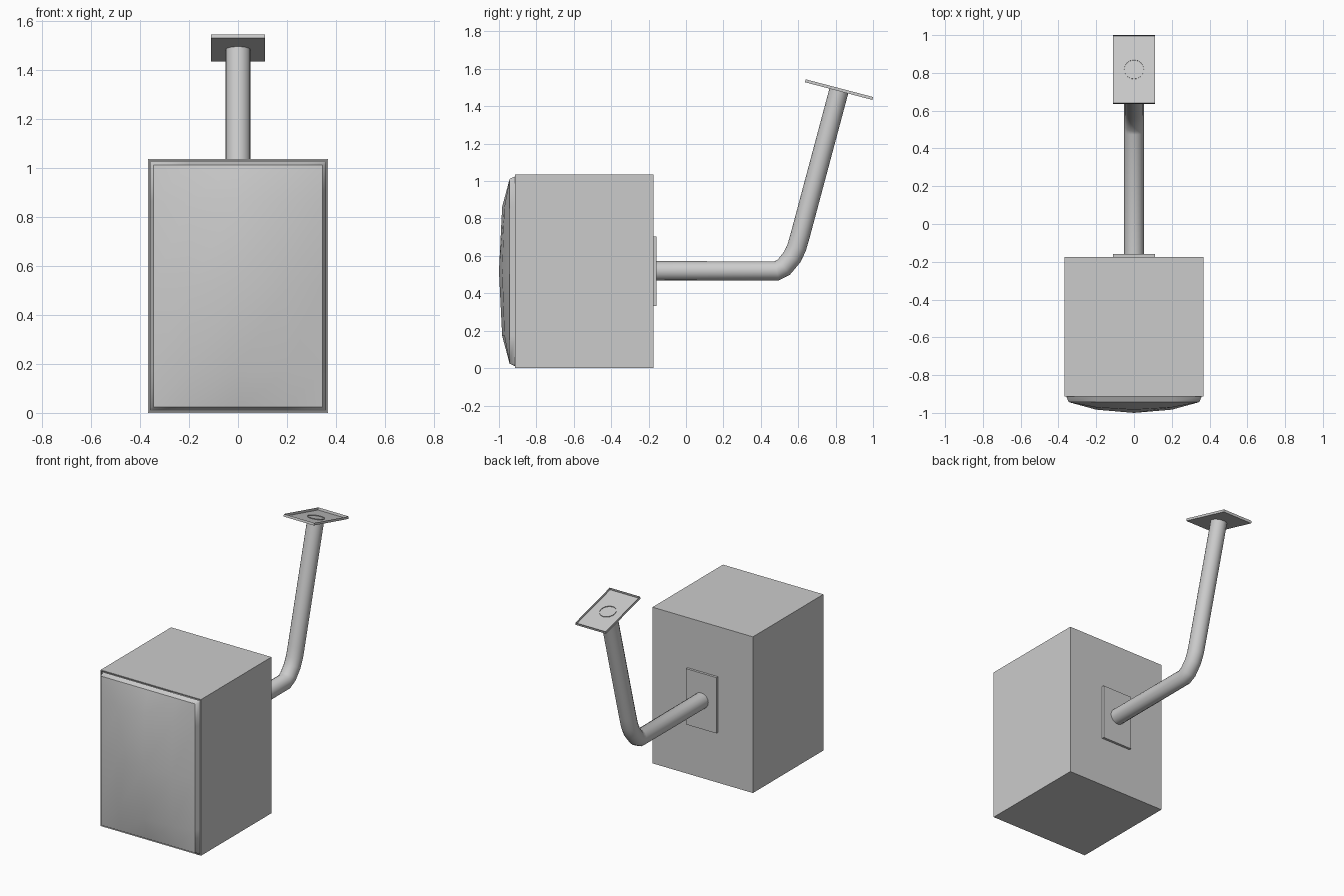
import bpy, bmesh
from math import radians
from mathutils import Matrix, Vector

if "Cube" in bpy.data.objects:
    bpy.data.objects.remove(bpy.data.objects["Cube"])


def finish(name, bm, smooth=False):
    bmesh.ops.recalc_face_normals(bm, faces=bm.faces)
    mesh = bpy.data.meshes.new(name)
    bm.to_mesh(mesh)
    bm.free()
    obj = bpy.data.objects.new(name, mesh)
    bpy.context.collection.objects.link(obj)
    if smooth:
        bpy.context.view_layer.objects.active = obj
        obj.select_set(True)
        bpy.ops.object.shade_smooth_by_angle(angle=radians(40))
        obj.select_set(False)
    return obj


def box(size, centre, tilt=0):
    bm = bmesh.new()
    bmesh.ops.create_cube(bm, size=1)
    bmesh.ops.scale(bm, vec=size, verts=bm.verts)
    bm.transform(Matrix.Translation(centre) @ Matrix.Rotation(radians(tilt), 4, 'X'))
    bm.normal_update()
    return bm


def remove_facing(bm, direction, inset=0):
    # open the side facing the direction, optionally leaving a thin frame
    face = max(bm.faces, key=lambda f: f.normal.dot(Vector(direction)))
    if inset:
        bmesh.ops.inset_region(bm, faces=[face], thickness=inset)
    bmesh.ops.delete(bm, geom=[face], context='FACES')


# Cabinet with a thin frame around the screen
cabinet = box((0.736, 0.738, 1.035), (0, -0.544, 0.5175))
remove_facing(cabinet, (0, -1, 0), 0.009)
finish("cabinet", cabinet)

# Bulging screen, a grid that is highest in the middle
xs = [-0.359, -0.345, -0.2, 0, 0.2, 0.345, 0.359]
zs = [-0.508, -0.494, -0.345, 0, 0.345, 0.494, 0.508]
bulge = [0, 0, 0.7, 1, 0.7, 0, 0]
bm = bmesh.new()
grid = []
for j, z in enumerate(zs):
    row = []
    for i, x in enumerate(xs):
        rim = i in (0, 6) or j in (0, 6)
        y = -0.913 if rim else -0.943 - 0.057 * bulge[i] * bulge[j]
        row.append(bm.verts.new((x, y, 0.5175 + z)))
    grid.append(row)
for j in range(6):
    for i in range(6):
        bm.faces.new((grid[j][i], grid[j][i + 1], grid[j + 1][i + 1], grid[j + 1][i]))
screen = finish("screen", bm, smooth=True)
# make sure the open surface faces forward
if screen.data.polygons[14].normal.y > 0:
    screen.data.flip_normals()

# Mounting plates, open on the side that is fixed to something
back_plate = box((0.222, 0.016, 0.37), (0, -0.167, 0.5175))
remove_facing(back_plate, (0, -1, 0))
finish("back_plate", back_plate)
ceiling_plate = box((0.222, 0.373, 0.016), (0, 0.818, 1.489), -14.7)
remove_facing(ceiling_plate, (0, 0, 1))
finish("ceiling_plate", ceiling_plate)

# Bent round arm
path = [(-0.162, 0.52), (0.485, 0.52), (0.523, 0.54), (0.568, 0.594),
        (0.592, 0.645), (0.612, 0.715), (0.818, 1.485)]
curve = bpy.data.curves.new("arm", 'CURVE')
curve.dimensions = '3D'
curve.bevel_depth = 0.052
curve.bevel_resolution = 6
spline = curve.splines.new('POLY')
spline.points.add(len(path) - 1)
for point, (y, z) in zip(spline.points, path):
    point.co = (0, y, z, 1)
spline.use_smooth = True
arm = bpy.data.objects.new("arm", curve)
bpy.context.collection.objects.link(arm)
